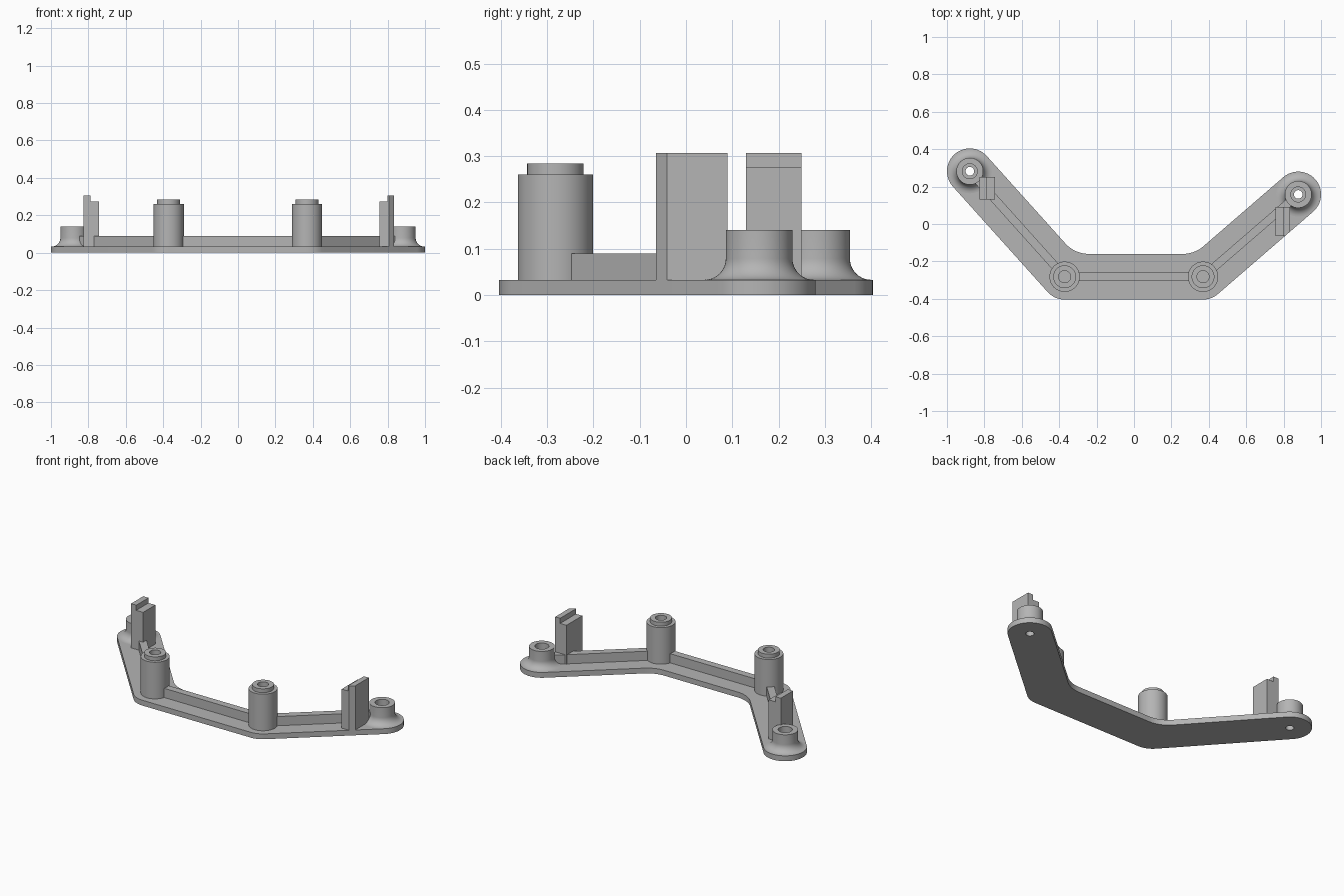
import bpy, bmesh
from math import cos, sin, pi, tau, atan2
from mathutils import Vector

cube = bpy.data.objects.get("Cube")
if cube:
    bpy.data.objects.remove(cube, do_unlink=True)

GREY = (0.46, 0.46, 0.46, 1)
grey = bpy.data.materials.new("plain_grey")
grey.use_nodes = True
grey.diffuse_color = GREY
grey.node_tree.nodes["Principled BSDF"].inputs["Base Color"].default_value = GREY

# Layout: centre line of the bracket, running between the four mounting points
PATH = [Vector(p) for p in ((-0.878, 0.282), (-0.371, -0.282), (0.369, -0.282), (0.878, 0.158))]
HALF_WIDTH = 0.122
PLATE_TOP = 0.033
RIB_TOP = 0.09
HOLE = 0.023
angles = [atan2(*(b - a).yx) for a, b in zip(PATH, PATH[1:])]


def polar(a, r=1.0):
    return Vector((cos(a), sin(a))) * r


def arc(centre, r, start, end, steps):
    return [centre + polar(start + (end - start) * i / steps, r) for i in range(steps + 1)]


def finish(name, bm):
    bmesh.ops.recalc_face_normals(bm, faces=bm.faces)
    mesh = bpy.data.meshes.new(name)
    bm.to_mesh(mesh)
    bm.free()
    mesh.materials.append(grey)
    obj = bpy.data.objects.new(name, mesh)
    bpy.context.collection.objects.link(obj)
    bpy.ops.object.select_all(action="DESELECT")
    obj.select_set(True)
    bpy.context.view_layer.objects.active = obj
    bpy.ops.object.shade_smooth_by_angle(angle=pi / 6)
    return obj


def extrude(bm, faces, offset):
    new = bmesh.ops.extrude_face_region(bm, geom=faces)["geom"]
    verts = [v for v in new if isinstance(v, bmesh.types.BMVert)]
    bmesh.ops.translate(bm, verts=verts, vec=offset)


def lathe(name, centre, profile, steps=48):
    """Turn a closed (radius, height) profile; points on the axis are merged."""
    bm = bmesh.new()
    verts = [bm.verts.new((r, 0, z)) for r, z in profile]
    edges = [bm.edges.new((a, b)) for a, b in zip(verts, verts[1:] + verts[:1])]
    bmesh.ops.spin(bm, geom=verts + edges, cent=(0, 0, 0), axis=(0, 0, 1),
                   angle=tau, steps=steps, use_duplicate=False)
    bmesh.ops.remove_doubles(bm, verts=bm.verts, dist=0.0001)
    bmesh.ops.translate(bm, verts=bm.verts, vec=(*centre, 0))
    return finish(name, bm)


# Base plate: rounded outline with filleted inner bends and two screw holes
def inner_bend(i, r=0.17):
    before, after = angles[i - 1], angles[i]
    middle, half = (before + after) / 2, (after - before) / 2
    centre = PATH[i] + polar(middle + pi / 2, (HALF_WIDTH + r) / cos(half))
    return arc(centre, r, after - pi / 2, before - pi / 2, 12)


q = pi / 2
outline = arc(PATH[0], HALF_WIDTH, angles[0] + q, angles[0] + 3 * q, 28)
for i in (1, 2):
    outline += arc(PATH[i], HALF_WIDTH, angles[i - 1] - q, angles[i] - q, 10)
outline += arc(PATH[3], HALF_WIDTH, angles[2] - q, angles[2] + q, 28)
outline += inner_bend(2) + inner_bend(1)

bm = bmesh.new()
for loop in [outline] + [arc(PATH[k], HOLE, 0, tau, 32)[:-1] for k in (0, 3)]:
    verts = [bm.verts.new((*p, 0)) for p in loop]
    for a, b in zip(verts, verts[1:] + verts[:1]):
        bm.edges.new((a, b))
bmesh.ops.triangle_fill(bm, edges=bm.edges[:], use_beauty=True)
extrude(bm, bm.faces[:], (0, 0, PLATE_TOP))
finish("base_plate", bm)

# Stiffening ribs along the centre line, stopping inside the end bosses
for i, name in enumerate(("right_rib", "middle_rib", "left_rib")):
    along, side = polar(angles[i]), polar(angles[i] + q, 0.022)
    start, end = PATH[i].copy(), PATH[i + 1].copy()
    if i == 0:
        start += along * 0.06
    if i == 2:
        end -= along * 0.06
    bm = bmesh.new()
    corners = (start - side, end - side, end + side, start + side)
    face = bm.faces.new([bm.verts.new((*p, PLATE_TOP - 0.005)) for p in corners])
    extrude(bm, [face], (0, 0, RIB_TOP - PLATE_TOP + 0.005))
    finish(name, bm)

# Tall posts with a collar and a blind hole
post = [(0, 0.02), (0.081, 0.02), (0.081, 0.26), (0.061, 0.26),
        (0.061, 0.284), (0.032, 0.284), (0.032, 0.12), (0, 0.12)]
lathe("right_post", PATH[1], post)
lathe("left_post", PATH[2], post)

# Low end bosses with a flared foot and a stepped screw hole
flare = [(0.118 + x, PLATE_TOP + 0.046 + z)
         for x, z in arc(Vector((0, 0)), 0.046, 1.5 * pi, pi, 10)]
boss = [(HOLE, 0.02), (0.118, 0.02)] + flare + [
    (0.072, 0.14), (0.04, 0.14), (0.04, 0.06), (HOLE, 0.06)]
lathe("right_boss", PATH[0], boss)
lathe("left_boss", PATH[3], boss)


# Upright stepped clips; the one reaching past the plate is trimmed to its edge
def clip(name, outer, step, inner, front, back, trim=False):
    bm = bmesh.new()
    profile = ((outer, 0.02), (inner, 0.02), (inner, 0.275),
               (step, 0.275), (step, 0.307), (outer, 0.307))
    face = bm.faces.new([bm.verts.new((x, front, z)) for x, z in profile])
    extrude(bm, [face], (0, back - front, 0))
    if trim:
        normal = polar(angles[2] - q)
        bmesh.ops.bisect_plane(bm, geom=bm.verts[:] + bm.edges[:] + bm.faces[:],
                               plane_co=(*(PATH[2] + normal * HALF_WIDTH), 0),
                               plane_no=(*normal, 0), clear_outer=True)
        bmesh.ops.holes_fill(bm, edges=bm.edges[:])
    finish(name, bm)


clip("right_clip", -0.825, -0.789, -0.742, 0.13, 0.25)
clip("left_clip", 0.834, 0.8, 0.757, -0.065, 0.09, trim=True)
